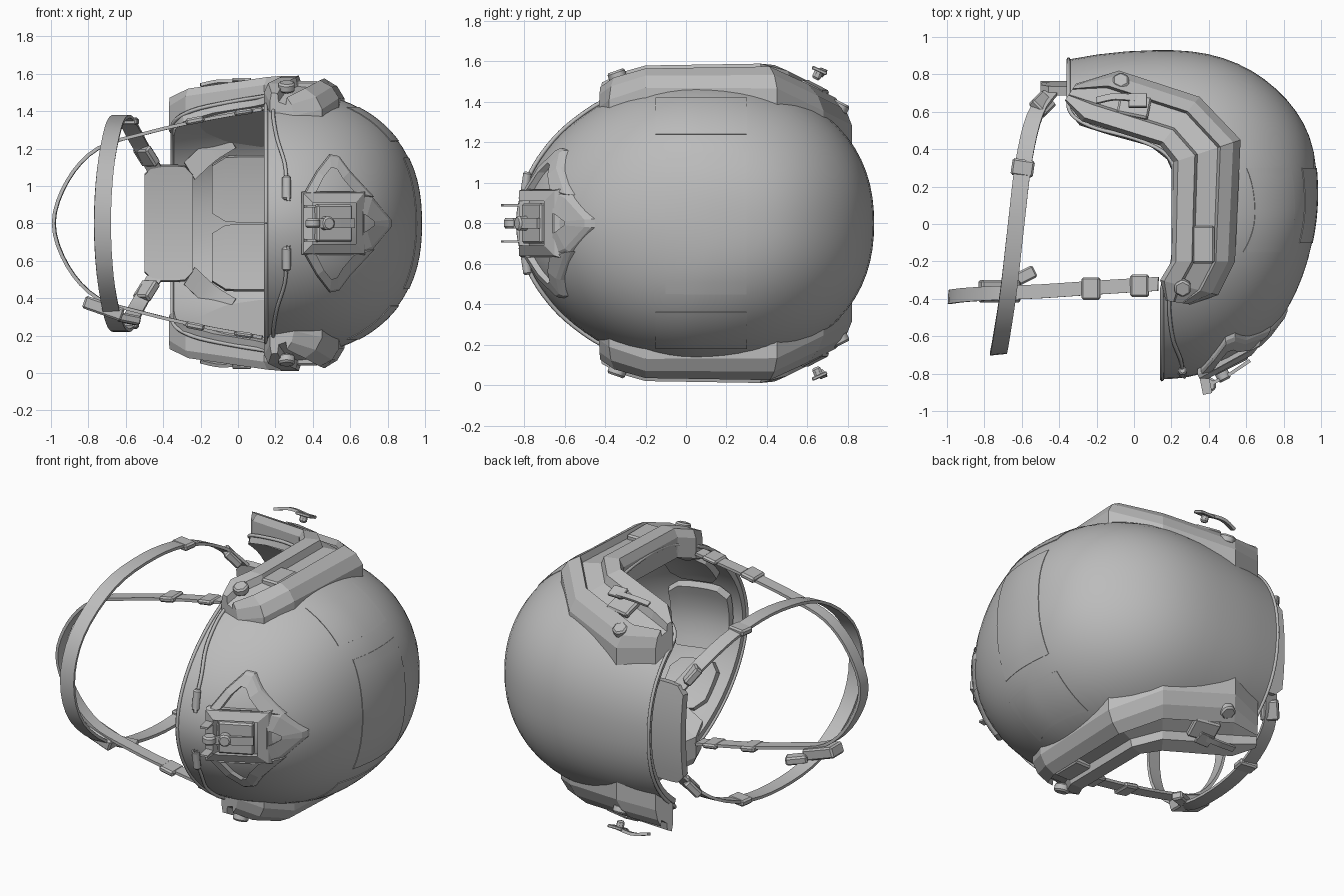
import bpy, bmesh, math
from mathutils import Vector, Matrix

if "Cube" in bpy.data.objects:
    bpy.data.objects.remove(bpy.data.objects["Cube"])

gray = bpy.data.materials.new("helmet_gray")
gray.use_nodes = True
gray.diffuse_color = (0.5, 0.5, 0.5, 1)
gray.node_tree.nodes["Principled BSDF"].inputs["Base Color"].default_value = (0.5, 0.5, 0.5, 1)

MID = 0.8                              # height of the symmetry plane; local z is measured from it
UP, LONG, WIDE = .83, .88, .72         # shell radii
FRONT_P, BACK_P = 1.87, 2.25           # plan roundness at front and back
FULL = 2.35                            # profile fullness of the sides and back


def finish(ob, mirror=False, thick=0, offset=-1, smooth=True):
    ob.location.z = MID
    ob.data.materials.append(gray)
    bpy.ops.object.select_all(action='DESELECT')
    ob.select_set(True)
    bpy.context.view_layer.objects.active = ob
    if thick:
        m = ob.modifiers.new("thickness", 'SOLIDIFY')
        m.thickness, m.offset = thick, offset
        bpy.ops.object.modifier_apply(modifier=m.name)
    if mirror:
        m = ob.modifiers.new("mirror", 'MIRROR')
        m.use_axis = (False, False, True)
        m.use_mirror_merge = False
    if smooth and ob.type == 'MESH':
        bpy.ops.object.shade_smooth_by_angle(angle=math.radians(32))
    return ob


def link(name, data):
    ob = bpy.data.objects.new(name, data)
    bpy.context.collection.objects.link(ob)
    return ob


def mesh(name, verts, faces, **kw):
    me = bpy.data.meshes.new(name)
    me.from_pydata([tuple(v) for v in verts], [], faces)
    bm = bmesh.new()
    bm.from_mesh(me)
    bmesh.ops.recalc_face_normals(bm, faces=bm.faces)
    bm.to_mesh(me)
    bm.free()
    return finish(link(name, me), **kw)


def grid(name, rows, closed=False, caps=False, **kw):
    n = len(rows[0])
    last = n if closed else n - 1
    faces = [(i*n + j, i*n + (j+1) % n, (i+1)*n + (j+1) % n, (i+1)*n + j)
             for i in range(len(rows) - 1) for j in range(last)]
    if caps:
        faces += [tuple(range(n)), tuple(range((len(rows)-1)*n, len(rows)*n))]
    return mesh(name, [v for r in rows for v in r], faces, **kw)


def solid(name, at, size, axis=(0, 0, 1), sides=0, bevel=0.01, **kw):
    """Bevelled box, or a prism with the given number of sides, aimed along axis."""
    bm = bmesh.new()
    if sides:
        bmesh.ops.create_cone(bm, cap_ends=True, segments=sides, radius1=0.5, radius2=0.5, depth=1)
    else:
        bmesh.ops.create_cube(bm, size=1)
    bmesh.ops.scale(bm, vec=size, verts=bm.verts)
    if bevel:
        bmesh.ops.bevel(bm, geom=bm.edges[:], offset=bevel, segments=1, affect='EDGES')
    turn = Vector(axis).to_track_quat('Z', 'Y').to_matrix().to_4x4()
    bm.transform(Matrix.Translation(at) @ turn)
    me = bpy.data.meshes.new(name)
    bm.to_mesh(me)
    bm.free()
    return finish(link(name, me), **kw)


def lerp(table, t):
    for (a, u), (b, v) in zip(table, table[1:]):
        if t <= b:
            return u + (v - u) * max(0, (t - a) / (b - a))
    return table[-1][1]


def smooth_path(pts, steps=4):
    p = [Vector(q) for q in pts]
    p = [2*p[0] - p[1]] + p + [2*p[-1] - p[-2]]
    out = []
    for a, b, c, d in zip(p, p[1:], p[2:], p[3:]):
        for k in range(steps):
            t = k / steps
            out.append(0.5*(2*b + (c-a)*t + (2*a-5*b+4*c-d)*t*t + (3*b-a-3*c+d)*t**3))
    return out + [p[-2]]


def strap(name, pts, across, width, **kw):
    w = Vector(across).normalized() * width / 2
    rows = [(p - w, p + w) for p in smooth_path(pts)]
    return grid(name, rows, thick=0.018, offset=0, **kw)


def cord(name, pts, radius):
    cu = bpy.data.curves.new(name, 'CURVE')
    cu.dimensions, cu.bevel_depth, cu.bevel_resolution = '3D', radius, 1
    sp = cu.splines.new('POLY')
    path = smooth_path(pts)
    sp.points.add(len(path) - 1)
    for q, v in zip(sp.points, path):
        q.co = (*v, 1)
    return finish(link(name, cu), mirror=True)


# Shell surface: rounder in front, fuller at the sides and back
def centre(h):
    return .05 + .1 * max(0, h)**8


def radius(h, q):
    return max(1e-6, 1 - h**q) ** (1/q) if h > 0 else math.sqrt(1 - h*h)


def crown_x(y, z, off):
    low, high = 0, 1
    for _ in range(24):
        h = (low + high) / 2
        dy = (y - centre(h)) / LONG
        p, q = (BACK_P, FULL) if dy > 0 else (FRONT_P, 2)
        inside = (abs(dy)/radius(h, q))**p + (abs(z)/WIDE/radius(h, FULL))**p < 1
        low, high = (h, high) if inside else (low, h)
    return .15 + UP*h + off


def brow_y(x, z, off=0):
    h = (x - .15) / UP
    side = max(0, 1 - (abs(z)/WIDE/radius(h, FULL))**FRONT_P) ** (1/FRONT_P)
    return centre(h) - LONG * radius(h, 2) * side - off


# Rim height by depth: level brow, high cut over the ears, deep back
RIM = [(-.32, .15), (-.2, .21), (.32, .21), (.42, .12), (.55, -.28), (.65, -.35), (.95, -.35)]


def shell_point(phi, t):
    c, s = math.cos(phi), math.sin(phi)
    p, q = (BACK_P, FULL) if c > 0 else (FRONT_P, 2)
    k = (abs(c)**p + abs(s)**p) ** (-1/p)
    y, z = LONG*c*k, WIDE*s*k
    rim = lerp(RIM, y + .05)
    h = math.cos(t * math.acos((rim - .15) / (UP if rim > .15 else 1.5)))
    return Vector((.15 + h * (UP if h > 0 else 1.5), centre(h) + y*radius(h, q), z*radius(h, FULL)))


N, R = 72, 18
turns = [2*math.pi*j/N for j in range(N)]
grid("helmet_shell", [[shell_point(p, max(i, .05)/R) for p in turns] for i in range(R+1)],
     closed=True, thick=.045)
mesh("crown_cap", [shell_point(p, .01) for p in turns], [tuple(range(N))])

# Rim trim
cord("rim_trim", [shell_point(math.pi*k/40, 1) for k in range(41)], .011)


# Fastening patches on the crown
def patch(name, z0, z1, y0, y1, **kw):
    rows = []
    for i in range(13):
        y = y0 + (y1-y0)*i/12
        rows.append([(crown_x(y, z0+(z1-z0)*j/12, .002), y, z0+(z1-z0)*j/12) for j in range(13)])
    grid(name, rows, thick=.004, offset=0, **kw)


patch("crown_patch", -.35, .35, -.1, .3)
patch("side_patch", .44, .62, -.15, .3, mirror=True)

# Side rails: channel section swept around the ear cut
RAIL_TOP = [(-.45, .67), (-.36, .735), (-.2, .78), (.42, .79), (.5, .755), (.85, .58)]
outer = [(.30, -.43), (.45, -.38), (.54, -.2), (.57, .45), (.35, .68), (-.08, .82), (-.31, .75)]
inner = [(.17, -.41), (.14, -.30), (.2, -.2), (.21, .33), (.14, .42), (-.28, .55), (-.37, .66)]
SECTION = [(0, -.22), (0, -.11), (.11, -.05), (.3, -.015), (.34, -.055), (.64, -.045), (.68, 0),
           (.93, 0), (1, -.05), (1, -.18)]
rows = []
for o, i in zip(outer, inner):
    rows.append([])
    for t, dz in SECTION:
        x, y = o[0] + (i[0]-o[0])*t, o[1] + (i[1]-o[1])*t
        rows[-1].append((x, y, lerp(RAIL_TOP, y) + dz))
grid("side_rail", rows, closed=True, caps=True, mirror=True, smooth=False)

# Rail fittings
solid("rail_block", (.37, -.11, .73), (.12, .2, .06), mirror=True)
solid("front_bolt", (.26, -.34, .73), (.1, .1, .05), (0, -.35, 1), 6, mirror=True)
solid("rear_bolt", (-.07, .76, .575), (.1, .1, .05), (0, .5, 1), 6, mirror=True)
solid("rear_socket", (0, .63, .665), (.17, .13, .04), (.1, .5, 1), mirror=True)
solid("clip_stud", (.01, .65, .735), (.05, .05, .05), (0, .45, 1), 8, mirror=True)
solid("clip_plate", (.02, .66, .755), (.1, .08, .018), (0, .45, 1), bevel=.004, mirror=True)
strap("clip_hook", [(.02, .67, .75), (-.1, .68, .755), (-.2, .66, .735)], (0, 1, -.4), .035, mirror=True)


# Front mount: raised frames that follow the brow
def frame(name, out, hole, height, **kw):
    lip = [(a*.85 + c*.15, b*.85 + d*.15) for (a, b), (c, d) in zip(out, hole)]
    rings = [(out, -.02), (out, height*.6), (lip, height), (hole, height), (hole, -.02)]
    grid(name, [[(x, brow_y(x, z, h), z) for x, z in ring] for ring, h in rings], closed=True, smooth=False, **kw)


frame("mount_wing", [(.34, .14), (.42, .28), (.49, .37), (.54, .36), (.6, .28), (.73, .14)],
      [(.42, .17), (.46, .25), (.5, .3), (.53, .29), (.56, .24), (.62, .17)], .035, mirror=True)
frame("mount_crest", [(.64, -.17), (.64, .17), (.72, .14), (.82, .02), (.82, -.02), (.72, -.14)],
      [(.67, -.05), (.67, .05), (.69, .04), (.73, .01), (.73, -.01), (.69, -.04)], .03)
frame("mount_frame", [(.34, -.17), (.34, .17), (.68, .17), (.68, -.17)],
      [(.4, -.11), (.4, .11), (.63, .11), (.63, -.11)], .05)
slope = (.5, -1, 0)
solid("mount_socket", (.51, -.745, 0), (.21, .2, .05), slope)
solid("mount_knob", (.47, -.8, 0), (.08, .08, .08), slope, 8)
solid("lever_barrel", (.4, -.86, 0), (.09, .09, .05), (0, 0, 1), 6)
strap("lever_arm", [(.4, -.86, 0), (.5, -.81, 0), (.62, -.73, 0)], (0, 0, 1), .05)
solid("mount_pin", (.38, -.84, .09), (.05, .012, .14), (.2, -1, 0), bevel=0, mirror=True)

# Elastic cords along the brow
solid("cord_clip", (.26, brow_y(.26, .19, .01), .19), (.055, .05, .13), (0, .15, 1), 6, mirror=True)
cord("brow_cord", [(x, brow_y(x, z, .013), z) for x, z in
                   ((.27, .12), (.26, .2), (.25, .32), (.21, .45), (.19, .56), (.19, .62))], .011)


# Chin loop, throat loop and nape links
def loop(half):
    return half + [(x, y, -z) for x, y, z in reversed(half[:-1])]


strap("throat_strap", loop([(.13, -.32, .61), (-.2, -.34, .55), (-.5, -.36, .48), (-.75, -.37, .4),
                            (-.91, -.38, .23), (-.985, -.39, 0)]), (.05, 1, 0), .075)
strap("chin_strap", loop([(-.44, .71, .28), (-.53, .58, .43), (-.59, .33, .54), (-.63, 0, .57),
                          (-.67, -.35, .5), (-.71, -.61, .28), (-.725, -.69, 0)]), (1, .1, 0), .09)
strap("inner_strap", [(-.26, .72, .28), (-.15, .74, .38), (-.04, .73, .45)], (-.5, 0, .8), .11, mirror=True)
for name, at, size, axis in [
        ("temple_buckle", (.03, -.33, .595), (.12, .03, .1), (1, 0, .15)),
        ("strap_adjuster", (-.23, -.345, .55), (.12, .035, .1), (1, 0, .2)),
        ("rear_adjuster", (-.595, .3, .545), (.12, .04, .09), (.15, 1, 0)),
        ("nape_buckle", (-.49, .64, .36), (.11, .05, .12), (-.5, -.5, .8))]:
    solid(name, at, size, axis, mirror=True)
solid("chin_buckle", (-.72, -.36, -.455), (.12, .07, .22), (1, 0, -.35))
solid("chin_buckle_tongue", (-.59, -.28, -.51), (.07, .05, .13), (1, .5, -.2))


# Padding
def pad(name, x0, x1, z0, z1, depth, **kw):
    rows = []
    for i in range(7):
        u = i / 6
        trim = .05 * (2*u-1)**6
        x = x0 + (x1-x0)*u
        rows.append([(x, depth(x, z) , z) for z in
                     [z0 + trim + (z1-z0-2*trim)*j/8 for j in range(9)]])
    grid(name, rows, thick=.05, offset=0, **kw)


def behind_brow(x, z):
    return brow_y(x, z, -.085)


pad("nape_pad", -.5, -.24, -.31, .31, lambda x, z: .74 - .3*z*z)
pad("back_pad", -.14, .3, .005, .36, lambda x, z: .76 - .3*z*z, mirror=True)
pad("brow_pad", .2, .55, -.2, .2, behind_brow)
pad("brow_side_pad", .22, .5, .26, .5, behind_brow, mirror=True)
solid("temple_pad", (.42, .05, .56), (.24, .4, .06), (.3, 0, 1), bevel=.02, mirror=True)
solid("crown_pad", (.82, .12, 0), (.4, .4, .06), (1, 0, 0), bevel=.02)
